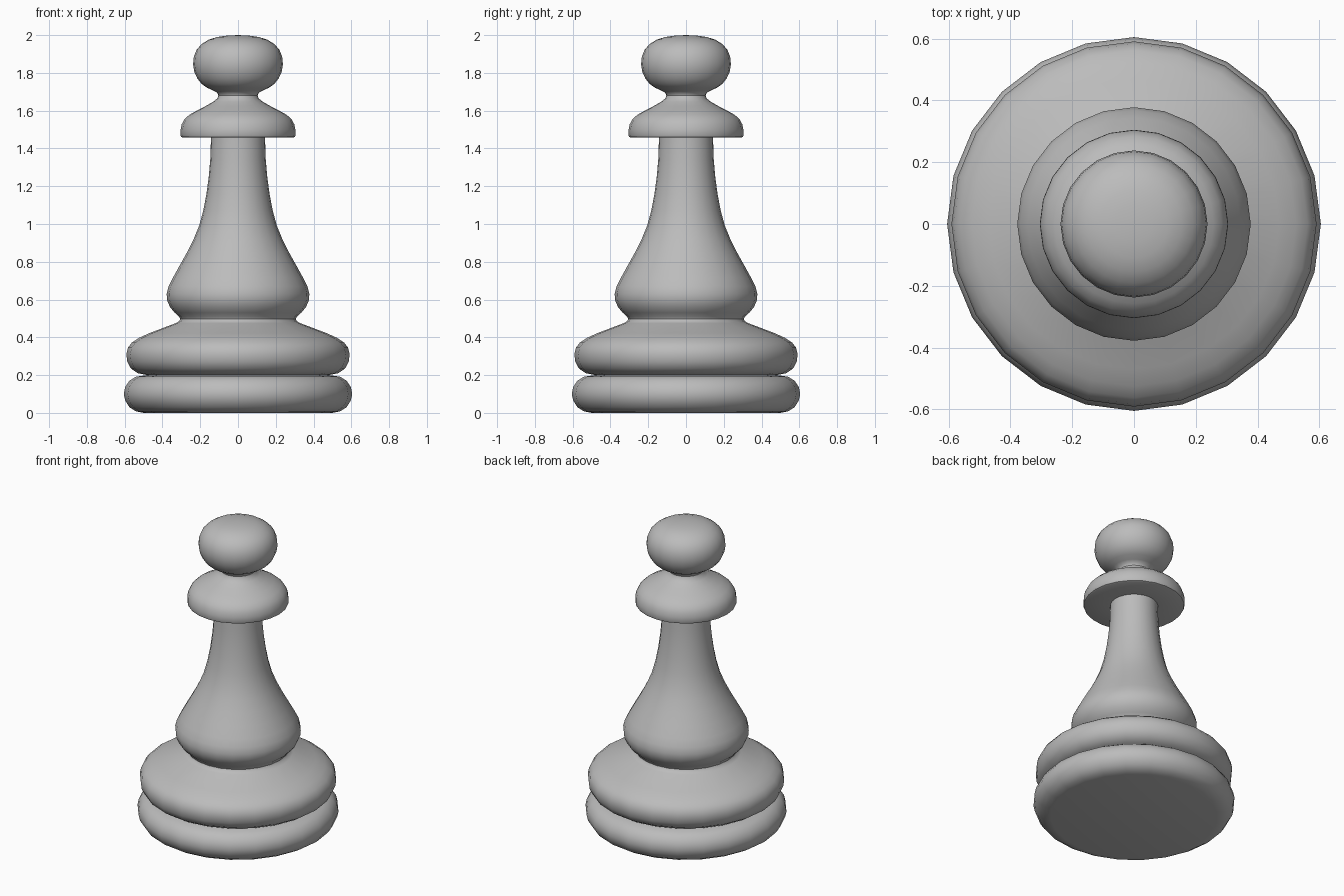
import bpy
import bmesh
import math
from mathutils import Matrix

SIDES = 24

cube = bpy.data.objects.get("Cube")
if cube:
    bpy.data.objects.remove(cube, do_unlink=True)

grey = bpy.data.materials.new("plain grey")
grey.use_nodes = True
colour = (0.5, 0.5, 0.5, 1)
grey.diffuse_color = colour
grey.node_tree.nodes["Principled BSDF"].inputs["Base Color"].default_value = colour


def turn(name, profile):
    """Revolve a (radius, height) profile, listed bottom to top, around z."""
    bm = bmesh.new()
    rings = []
    for radius, height in profile:
        if radius == 0:
            rings.append([bm.verts.new((0, 0, height))] * SIDES)
        else:
            rings.append([bm.verts.new(Matrix.Rotation(math.tau * i / SIDES, 3, "Z")
                                       @ bm_point(radius, height))
                          for i in range(SIDES)])
    for low, high in zip(rings, rings[1:]):
        for i in range(SIDES):
            j = (i + 1) % SIDES
            corners = [low[i], low[j], high[j], high[i]]
            bm.faces.new(list(dict.fromkeys(corners)))
    mesh = bpy.data.meshes.new(name)
    bm.to_mesh(mesh)
    bm.free()
    mesh.materials.append(grey)
    obj = bpy.data.objects.new(name, mesh)
    bpy.context.collection.objects.link(obj)
    bpy.ops.object.select_all(action="DESELECT")
    obj.select_set(True)
    bpy.context.view_layer.objects.active = obj
    bpy.ops.object.shade_smooth_by_angle(angle=math.radians(42))
    return obj


def bm_point(radius, height):
    return Matrix.Translation((radius, 0, height)).to_translation()


# Rounded foot disc with a flat underside
turn("foot_disc", [
    (0, 0), (0.5, 0), (0.54, 0.008), (0.575, 0.03), (0.597, 0.065), (0.605, 0.1),
    (0.597, 0.137), (0.575, 0.17), (0.54, 0.192), (0.48, 0.2)])

# Upper disc with a sloping shoulder
turn("upper_disc", [
    (0.48, 0.2), (0.53, 0.21), (0.567, 0.235), (0.586, 0.27), (0.591, 0.31),
    (0.583, 0.345), (0.562, 0.372), (0.525, 0.397), (0.47, 0.422), (0.33, 0.475),
    (0.312, 0.485), (0.306, 0.497)])

# Pear-shaped body rising to a slim stem
turn("body", [
    (0.306, 0.497), (0.312, 0.51), (0.335, 0.53), (0.36, 0.56), (0.375, 0.595),
    (0.378, 0.63), (0.368, 0.67), (0.345, 0.715), (0.309, 0.78), (0.27, 0.85),
    (0.235, 0.92), (0.206, 0.99), (0.184, 1.07), (0.167, 1.16), (0.155, 1.25),
    (0.147, 1.34), (0.143, 1.457)])

# Collar with a flat underside
turn("collar", [
    (0.143, 1.457), (0.292, 1.457), (0.301, 1.461), (0.305, 1.47), (0.304, 1.5),
    (0.298, 1.528), (0.284, 1.554), (0.258, 1.578), (0.215, 1.602), (0.17, 1.625),
    (0.13, 1.648), (0.109, 1.665), (0.104, 1.68)])

# Flattened ball head
turn("head", [
    (0.104, 1.68), (0.109, 1.694), (0.13, 1.706), (0.165, 1.722), (0.193, 1.742),
    (0.215, 1.77), (0.231, 1.805), (0.238, 1.845), (0.234, 1.885), (0.219, 1.923),
    (0.192, 1.953), (0.155, 1.976), (0.11, 1.99), (0.06, 1.997), (0, 2)])
